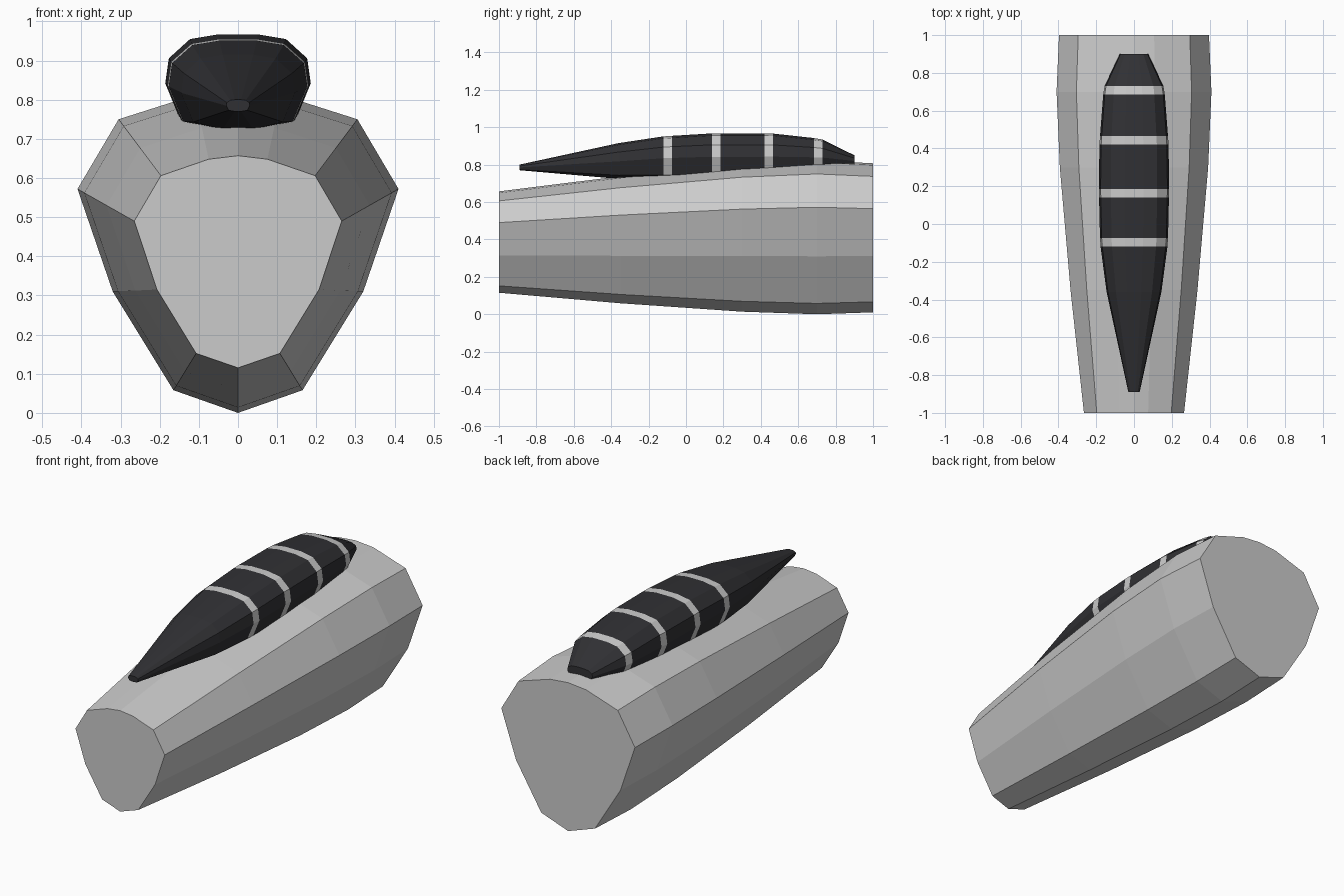
import bpy

if "Cube" in bpy.data.objects:
    bpy.data.objects.remove(bpy.data.objects["Cube"])


def loft(name, rings, cap_front=False, cap_back=False, material=None):
    """Skin a list of equal-sized rings, ordered front to back."""
    n = len(rings[0])
    verts = [p for ring in rings for p in ring]
    faces = []
    for r in range(len(rings) - 1):
        for i in range(n):
            j = (i + 1) % n
            faces.append((r * n + i, r * n + j, (r + 1) * n + j, (r + 1) * n + i))
    if cap_front:
        faces.append(tuple(reversed(range(n))))
    if cap_back:
        faces.append(tuple(range(len(verts) - n, len(verts))))
    mesh = bpy.data.meshes.new(name)
    mesh.from_pydata(verts, [], faces)
    mesh.update()
    obj = bpy.data.objects.new(name, mesh)
    bpy.context.collection.objects.link(obj)
    if material:
        mesh.materials.append(material)
    return obj


def mirrored(half):
    """Close a right-hand half profile (top to bottom) across x = 0."""
    return half + [(-x, z) for x, z in reversed(half) if x > 0]


# Fuselage: blend between a small nose section and the widest section
nose = [(0, .657), (.075, .648), (.197, .606), (.265, .49), (.207, .315), (.107, .152), (0, .115)]
wide = [(0, .822), (.11, .812), (.305, .75), (.41, .572), (.32, .31), (.165, .058), (0, 0)]
hull_rings = []
for y, t in [(-1, 0), (-.35, .49), (.3, .88), (.7, 1), (1, .91)]:
    half = [(a + (c - a) * t, b + (d - b) * t) for (a, b), (c, d) in zip(nose, wide)]
    hull_rings.append([(x, y, z) for x, z in mirrored(half)])
loft("fuselage", hull_rings, True, True)

# Canopy: twelve-sided section (unit half width, unit height) scaled along its length
section = mirrored([(.27, 1), (.66, .95), (.95, .75), (1, .49), (.79, .1), (.27, 0)])
stations = [  # y, half width, bottom, top
    (-.89, .03, .77, .80), (-.36, .145, .724, .915),
    (-.12, .177, .722, .951), (-.075, .18, .722, .954),
    (.14, .185, .722, .967), (.185, .186, .722, .967),
    (.42, .183, .722, .967), (.465, .18, .724, .966),
    (.685, .163, .74, .942), (.73, .156, .745, .934),
    (.9, .075, .79, .85)]
rings = [[(x * w, y, lo + z * (hi - lo)) for x, z in section] for y, w, lo, hi in stations]

glass = bpy.data.materials.new("dark_glass")
glass.diffuse_color = (.03, .03, .034, 1)
glass.use_nodes = True
glass.node_tree.nodes["Principled BSDF"].inputs["Base Color"].default_value = glass.diffuse_color

# Dark glass sections, with the frame hoops filling the gaps between them
loft("canopy_windscreen", rings[0:3], cap_front=True, material=glass)
for k, i in enumerate((3, 5, 7), 1):
    loft(f"canopy_pane_{k}", rings[i:i + 2], material=glass)
loft("canopy_tail", rings[9:11], cap_back=True, material=glass)
for k, i in enumerate((2, 4, 6, 8), 1):
    loft(f"canopy_frame_{k}", rings[i:i + 2])
